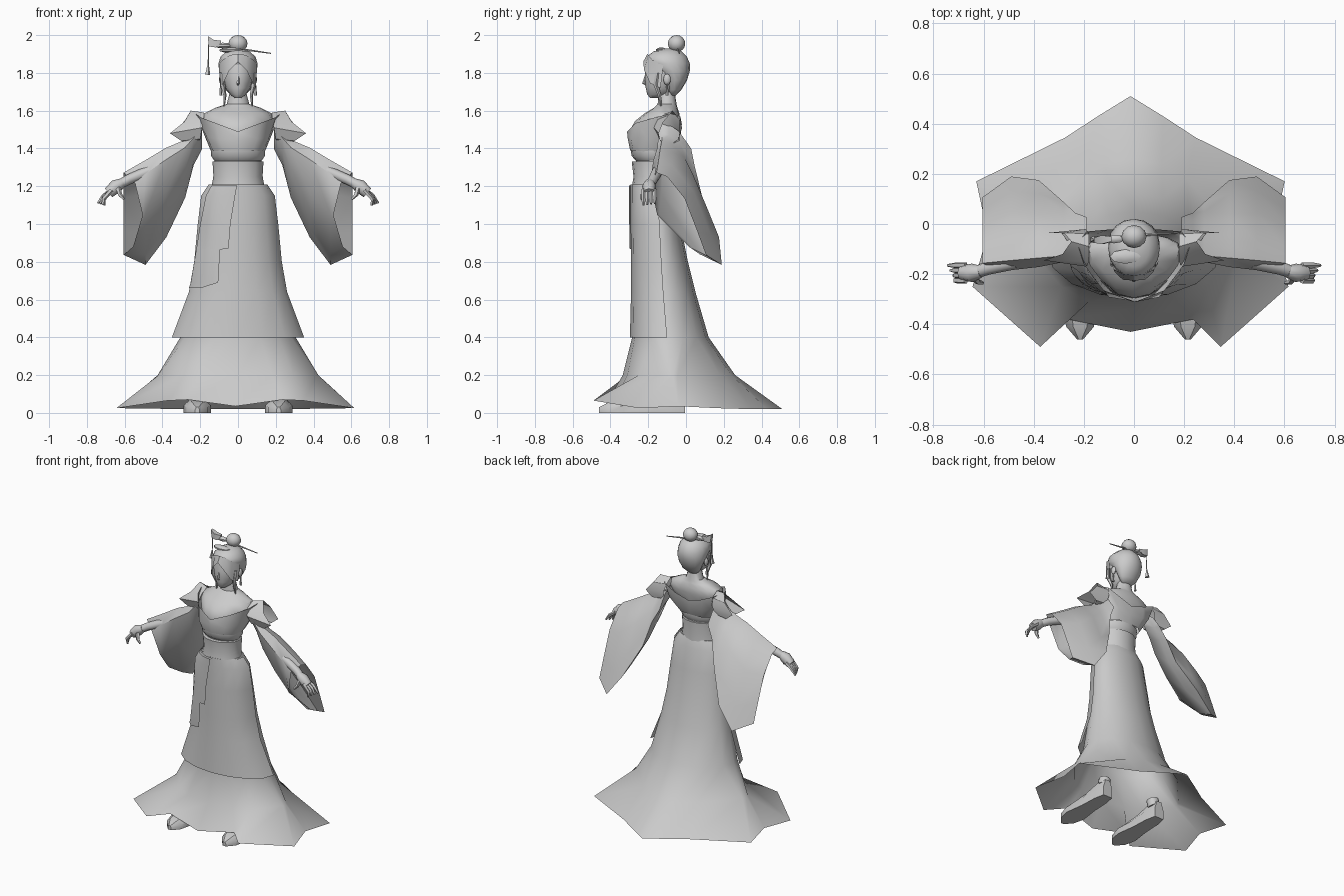
import bpy, bmesh, math
from mathutils import Vector

grey = bpy.data.materials.new("plain_grey")
grey.diffuse_color = (0.6, 0.6, 0.6, 1)


def finish(name, bm, angle=40):
    bmesh.ops.recalc_face_normals(bm, faces=bm.faces)
    me = bpy.data.meshes.new(name)
    bm.to_mesh(me)
    bm.free()
    me.materials.append(grey)
    ob = bpy.data.objects.new(name, me)
    bpy.context.collection.objects.link(ob)
    bpy.ops.object.select_all(action='DESELECT')
    ob.select_set(True)
    bpy.context.view_layer.objects.active = ob
    bpy.ops.object.shade_smooth_by_angle(angle=math.radians(angle))
    return ob


def loft(name, rings, closed=True, caps=(False, False), angle=40):
    """Skin a list of equal-length point rings."""
    bm = bmesh.new()
    rows = [[bm.verts.new(p) for p in r] for r in rings]
    n = len(rows[0])
    for a, b in zip(rows, rows[1:]):
        for i in range(n if closed else n - 1):
            j = (i + 1) % n
            bm.faces.new((a[i], a[j], b[j], b[i]))
    for want, row in zip(caps, (rows[0], rows[-1])):
        if want:
            bm.faces.new(row)
    return finish(name, bm, angle)


def oval(z, rx, yf, yb, yc=None, n=16, cx=0):
    """Horizontal section; starts at the back, side at a quarter turn."""
    yc = (yf + yb) / 2 if yc is None else yc
    pts = []
    for i in range(n):
        a = math.tau * i / n
        c = math.cos(a)
        pts.append((cx + rx * math.sin(a), yc + c * ((yb - yc) if c > 0 else (yc - yf)), z))
    return pts


def tube(name, path, radii, n=6):
    pts = [Vector(p) for p in path]
    rings = []
    for i, p in enumerate(pts):
        d = (pts[min(i + 1, len(pts) - 1)] - pts[max(i - 1, 0)]).normalized()
        u = d.cross(Vector((0, 1, 0.01))).normalized()
        v = d.cross(u)
        rings.append([p + radii[i] * (math.cos(math.tau * k / n) * u + math.sin(math.tau * k / n) * v)
                      for k in range(n)])
    return loft(name, rings, caps=(True, True), angle=50)


def ball(name, loc, size, seg=12):
    bm = bmesh.new()
    bmesh.ops.create_uvsphere(bm, u_segments=seg, v_segments=seg * 2 // 3, radius=1)
    for v in bm.verts:
        v.co = Vector(loc) + Vector(a * b for a, b in zip(v.co, size))
    return finish(name, bm)


def full(h):
    """Mirror a half ring into a whole one."""
    return h + [(-x, y, z) for x, y, z in h[-2:0:-1]]


# Skirt with star-shaped trailing hem: z, half width, front, back, centre y
SK = [(1.21, .145, -.285, -.07, -.16), (1.15, .185, -.285, -.05, -.15), (1.0, .203, -.285, -.03, -.14),
      (.8, .222, -.283, .01, -.13), (.64, .25, -.283, .05, -.12), (.4, .305, -.285, .12, -.10)]
knee = [(0, .26, .2), (.11, .24, .2), (.21, .18, .2), (.41, -.045, .2), (.425, -.07, .2),
        (.42, -.095, .2), (.29, -.25, .2), (.18, -.31, .2), (0, -.335, .2)]
hem = [(0, .51, .02), (.13, .43, .02), (.26, .345, .02), (.615, .17, .025), (.57, -.04, .035),
       (.63, -.25, .025), (.36, -.49, .065), (.25, -.38, .07), (0, -.43, .035)]
shift = [(x - .014, y, z) for x, y, z in full(hem)]
loft("skirt", [oval(*s) for s in SK] + [full(knee), shift], caps=(True, False), angle=50)

# Open front overskirt
over = [oval(z, rx + .01, yf - .008, yb, yc)[4:13] for z, rx, yf, yb, yc in SK[:5]]
over.append(oval(.4, .35, -.297, .12, -.10)[4:13])
loft("overskirt", over, closed=False, angle=35)


# Stepped hanging sash panel following the skirt front
def front_y(x, z):
    for a, b in zip(SK, SK[1:]):
        if b[0] <= z <= a[0]:
            t = (a[0] - z) / (a[0] - b[0])
            rx, yf, yc = (a[k] + (b[k] - a[k]) * t for k in (1, 2, 4))
            return yc + (yf - yc) * math.sqrt(max(0, 1 - (x / (rx + .012)) ** 2)) - .018


rows = []
for z, xl, xr in [(1.205, -.14, -.005), (1.15, -.17, -.015), (1.0, -.2, -.04), (.87, -.22, -.05),
                  (.865, -.221, -.095), (.69, -.25, -.105), (.66, -.26, -.2)]:
    rows.append([(xl + (xr - xl) * k / 5, front_y(xl + (xr - xl) * k / 5, z), z) for k in range(6)])
loft("hanging_sash", rows, closed=False)

# Torso, shoulders and neck
loft("torso", [oval(*s) for s in [
    (1.2, .135, -.28, -.075), (1.33, .125, -.265, -.075), (1.4, .13, -.275, -.065), (1.46, .145, -.29, -.05),
    (1.5, .165, -.295, -.045, -.1), (1.545, .19, -.27, -.035, -.1), (1.585, .18, -.22, -.035, -.1),
    (1.615, .12, -.17, -.045, -.1), (1.635, .06, -.15, -.05, -.1), (1.7, .042, -.145, -.06, -.1)]],
     caps=(True, True))

# Waist sash and the band under the bust
loft("waist_sash", [oval(*s) for s in [(1.19, .142, -.287, -.065), (1.25, .13, -.278, -.068),
                                       (1.33, .135, -.287, -.065), (1.332, .12, -.26, -.08)]])
loft("bust_band", [oval(*s) for s in [(1.335, .125, -.265, -.075), (1.36, .142, -.288, -.06),
                                      (1.39, .143, -.292, -.058), (1.392, .13, -.28, -.07)]])

# Bodice rising into an off-shoulder collar, dipping at front and back
base = [(0, -.056, 1.385), (.08, -.06, 1.385), (.125, -.095, 1.385), (.143, -.16, 1.385), (.13, -.23, 1.385),
        (.08, -.28, 1.39), (0, -.296, 1.39)]
bust = [(0, -.035, 1.44), (.1, -.03, 1.45), (.16, -.045, 1.47), (.178, -.11, 1.47), (.165, -.21, 1.46),
        (.1, -.292, 1.45), (0, -.308, 1.45)]
top = [(0, -.025, 1.5), (.1, -.022, 1.53), (.19, -.03, 1.57), (.225, -.08, 1.585), (.2, -.16, 1.565),
       (.12, -.265, 1.535), (0, -.312, 1.49)]
loft("bodice", [full(base), full(bust), full(top)], angle=50)

# Wide bell sleeve section (y, z) and how it grows: x, top y, top z, height scale, depth scale
bell = [(-.165, 1.275), (-.205, 1.21), (-.16, 1.02), (.06, .83), (.18, .78), (.12, .92), (.03, 1.12), (-.09, 1.25)]
grow = [(.19, -.13, 1.53, .28, .45), (.235, -.13, 1.47, .34, .5), (.28, -.13, 1.43, .62, .62),
        (.38, -.14, 1.38, .96, .9), (.49, -.15, 1.31, 1.12, .97), (.605, -.16, 1.25, .88, .76)]
lead = [0, -.06, -.1, -.05, 0, 0, 0, 0]
cap_a = [(.18, -.09, 1.59), (.18, -.15, 1.56), (.19, -.17, 1.51), (.2, -.14, 1.45), (.21, -.09, 1.43),
         (.2, -.04, 1.45), (.19, -.02, 1.51), (.18, -.04, 1.56)]
cap_b = [(.25, -.07, 1.6), (.285, -.12, 1.54), (.36, -.145, 1.48), (.3, -.135, 1.44), (.25, -.09, 1.42),
         (.29, -.035, 1.44), (.34, -.035, 1.48), (.28, -.035, 1.55)]

for s, side in ((1, "left"), (-1, "right")):
    m = lambda pts: [(s * x, y, z) for x, y, z in pts]
    rings = []
    for k, (x, yt, zt, f, fy) in enumerate(grow):
        rings.append(m([(x + (lead[i] if k == 5 else 0), yt + (y + .17) * fy, zt + (z - 1.25) * f)
                        for i, (y, z) in enumerate(bell)]))
    loft(side + "_sleeve", rings, caps=(True, False), angle=45)
    loft(side + "_shoulder_cap", [m(cap_a), m(cap_b)], angle=30)
    # Forearm, palm and fingers
    tube(side + "_arm", m([(.47, -.15, 1.28), (.58, -.175, 1.235), (.625, -.19, 1.21)]), [.03, .027, .025], 8)
    tube(side + "_palm", m([(.61, -.19, 1.22), (.645, -.195, 1.2), (.685, -.195, 1.165)]), [.024, .037, .03], 8)
    for k in range(4):
        y = -.165 - .02 * k
        tube(side + "_finger", m([(.67, y, 1.18), (.712, y, 1.15 - .006 * k), (.743 - .012 * k, y, 1.11 - .004 * k)]),
             [.013, .012, .006], 5)
    tube(side + "_thumb", m([(.635, -.215, 1.19), (.625, -.23, 1.155), (.602, -.235, 1.13)]), [.015, .012, .006], 5)
    # Pointed shoe with a short ankle
    shoe = [(-.46, .012, .03), (-.41, .055, .055), (-.33, .073, .07), (-.2, .055, .09), (-.08, .05, .12),
            (-.005, .035, .12)]
    loft(side + "_shoe", [m([(.215 - w, y, 0), (.215 + w, y, 0), (.215 + w, y, h * .55), (.215 + w * .5, y, h),
                             (.215 - w * .5, y, h), (.215 - w, y, h * .55)]) for y, w, h in shoe],
         caps=(True, True))
    tube(side + "_ankle", m([(.21, -.05, .1), (.2, -.055, .15)]), [.04, .04], 8)
    # Side hair lock, ear and earring
    tube(side + "_hair_lock", m([(.085, -.15, 1.8), (.082, -.16, 1.74), (.07, -.14, 1.68), (.075, -.13, 1.61)]),
         [.012, .014, .009, .003], 5)
    ball(side + "_ear", (s * .088, -.1, 1.765), (.012, .02, .03), 8)
    tube(side + "_earring", m([(.092, -.1, 1.74), (.092, -.1, 1.68)]), [.004, .009], 5)
    # Parted fringe sweeping from the crown to the temple
    loft(side + "_fringe", [m(r) for r in [
        [(0, -.205, 1.9), (0, -.226, 1.86)], [(.04, -.2, 1.895), (.045, -.222, 1.815)],
        [(.08, -.18, 1.87), (.078, -.19, 1.745)], [(.102, -.12, 1.84), (.094, -.135, 1.72)]]], closed=False, angle=60)

# Face and hair
loft("face", [oval(*t) for t in [
    (1.668, .018, -.19, -.14), (1.685, .042, -.205, -.08), (1.72, .066, -.213, -.05), (1.76, .077, -.217, -.03),
    (1.8, .083, -.218, -.02), (1.86, .08, -.205, -.02)]], caps=(True, True))
tube("nose", [(0, -.212, 1.79), (0, -.224, 1.745), (0, -.21, 1.735)], [.005, .009, .004], 5)
loft("hair", [oval(*t) for t in [
    (1.68, .035, -.09, -.055), (1.71, .065, -.1, -.025), (1.76, .088, -.12, .005), (1.81, .101, -.16, .02),
    (1.85, .103, -.215, .02), (1.885, .093, -.21, .005), (1.915, .06, -.17, -.025), (1.928, .015, -.11, -.07)]],
     caps=(True, True), angle=70)

# Bun, hair stick, ornament and dangling tassel
ball("bun", (0, -.05, 1.955), (.05, .046, .045))
tube("hair_stick", [(-.14, -.058, 1.947), (.02, -.045, 1.925), (.175, -.035, 1.903)], [.006, .006, .003], 5)
ball("ornament_bead", (-.08, -.06, 1.945), (.045, .018, .015), 8)
loft("ornament_petals", [[(-.16, -.075, 1.995), (-.16, -.055, 1.995), (-.155, -.05, 1.94), (-.155, -.075, 1.94)],
                         [(-.13, -.08, 1.975), (-.13, -.045, 1.975), (-.12, -.045, 1.935), (-.12, -.08, 1.935)],
                         [(-.09, -.07, 1.97), (-.09, -.05, 1.97), (-.09, -.05, 1.94), (-.09, -.07, 1.94)]],
     caps=(True, True))
ball("hair_flower", (-.035, -.13, 1.92), (.065, .03, .015), 8)
tube("dangle_string", [(-.155, -.062, 1.95), (-.158, -.062, 1.84)], [.003, .003], 4)
tube("tassel", [(-.158, -.062, 1.845), (-.162, -.062, 1.79)], [.004, .015], 5)
